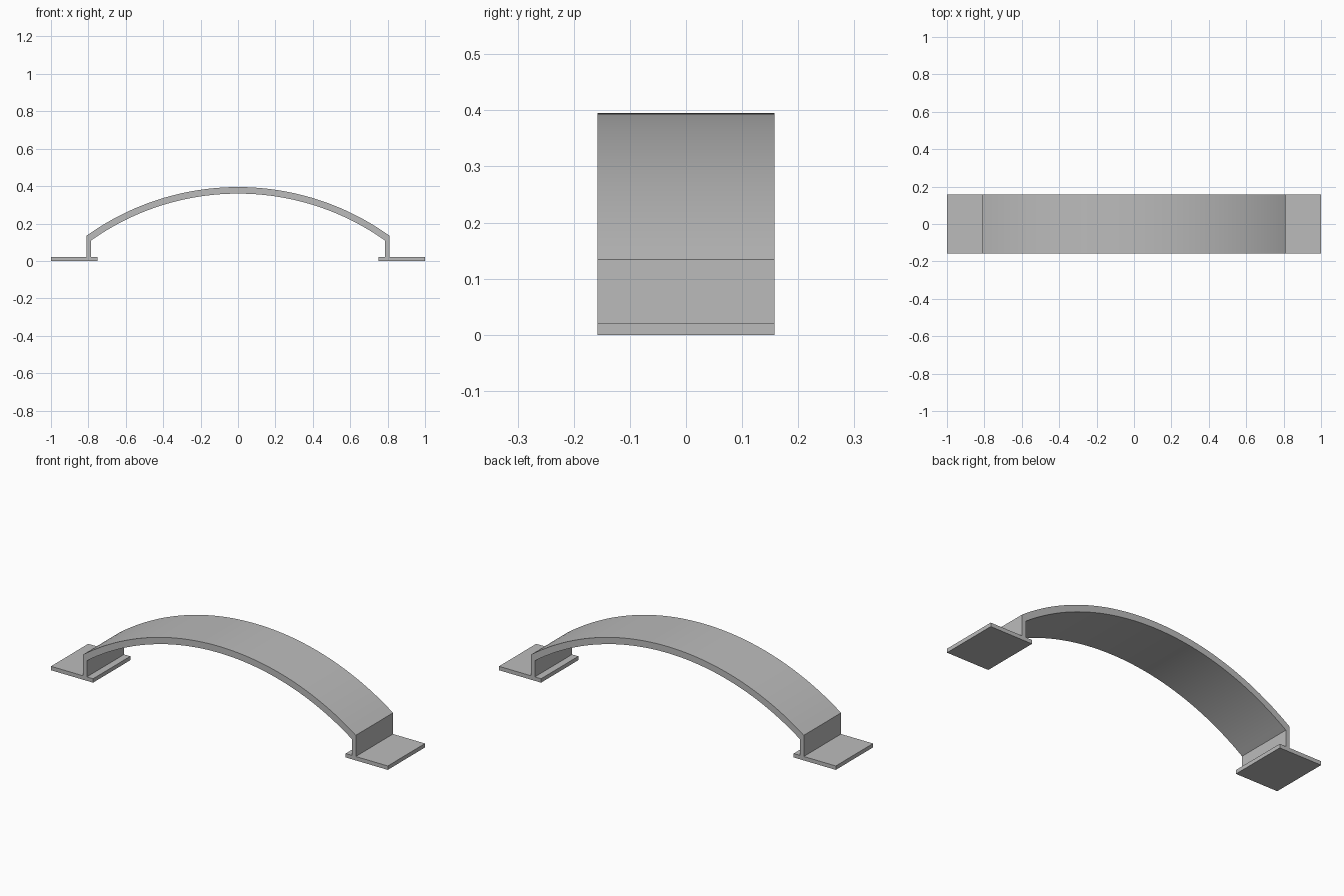
import bpy
import bmesh
import math

cube = bpy.data.objects.get("Cube")
if cube:
    bpy.data.objects.remove(cube, do_unlink=True)

HALF_DEPTH = 0.158
FOOT_TOP = 0.021
LEG_OUT, LEG_IN = 0.81, 0.787
R_OUT, R_IN = 1.39, 1.355
CENTRE_Z = 0.395 - R_OUT
SEGMENTS = 48

grey = bpy.data.materials.new("plain grey")
grey.use_nodes = True
grey.diffuse_color = (0.5, 0.5, 0.5, 1)
grey.node_tree.nodes["Principled BSDF"].inputs["Base Color"].default_value = (0.5, 0.5, 0.5, 1)


def arc(radius, half_width):
    """Points of an arc from left to right, spanning the given half width."""
    limit = math.asin(half_width / radius)
    angles = [limit * (1 - 2 * i / SEGMENTS) for i in range(SEGMENTS + 1)]
    return [(radius * math.sin(a), CENTRE_Z + radius * math.cos(a)) for a in angles]


def extrude_profile(name, profile):
    """Extrude a closed x-z profile through the full depth."""
    bm = bmesh.new()
    face = bm.faces.new([bm.verts.new((x, -HALF_DEPTH, z)) for x, z in profile])
    result = bmesh.ops.extrude_face_region(bm, geom=[face])
    moved = [v for v in result["geom"] if isinstance(v, bmesh.types.BMVert)]
    bmesh.ops.translate(bm, verts=moved, vec=(0, 2 * HALF_DEPTH, 0))
    bmesh.ops.recalc_face_normals(bm, faces=bm.faces)
    mesh = bpy.data.meshes.new(name)
    bm.to_mesh(mesh)
    bm.free()
    mesh.materials.append(grey)
    obj = bpy.data.objects.new(name, mesh)
    bpy.context.collection.objects.link(obj)
    return obj


# Curved strap with its two short upright legs
outer = arc(R_OUT, LEG_OUT)
inner = arc(R_IN, LEG_IN)[::-1]
strap = extrude_profile("arched_strap", (
    [(LEG_OUT, FOOT_TOP)] + outer + [(-LEG_OUT, FOOT_TOP), (-LEG_IN, FOOT_TOP)]
    + inner + [(LEG_IN, FOOT_TOP)]))
bpy.ops.object.select_all(action="DESELECT")
strap.select_set(True)
bpy.context.view_layer.objects.active = strap
bpy.ops.object.shade_smooth_by_angle(angle=math.radians(25))

# Flat foot plates
for name, side in (("left_foot", 1), ("right_foot", -1)):
    extrude_profile(name, [(side * x, z) for x, z in
                           ((0.75, 0), (1, 0), (1, FOOT_TOP), (0.75, FOOT_TOP))])
